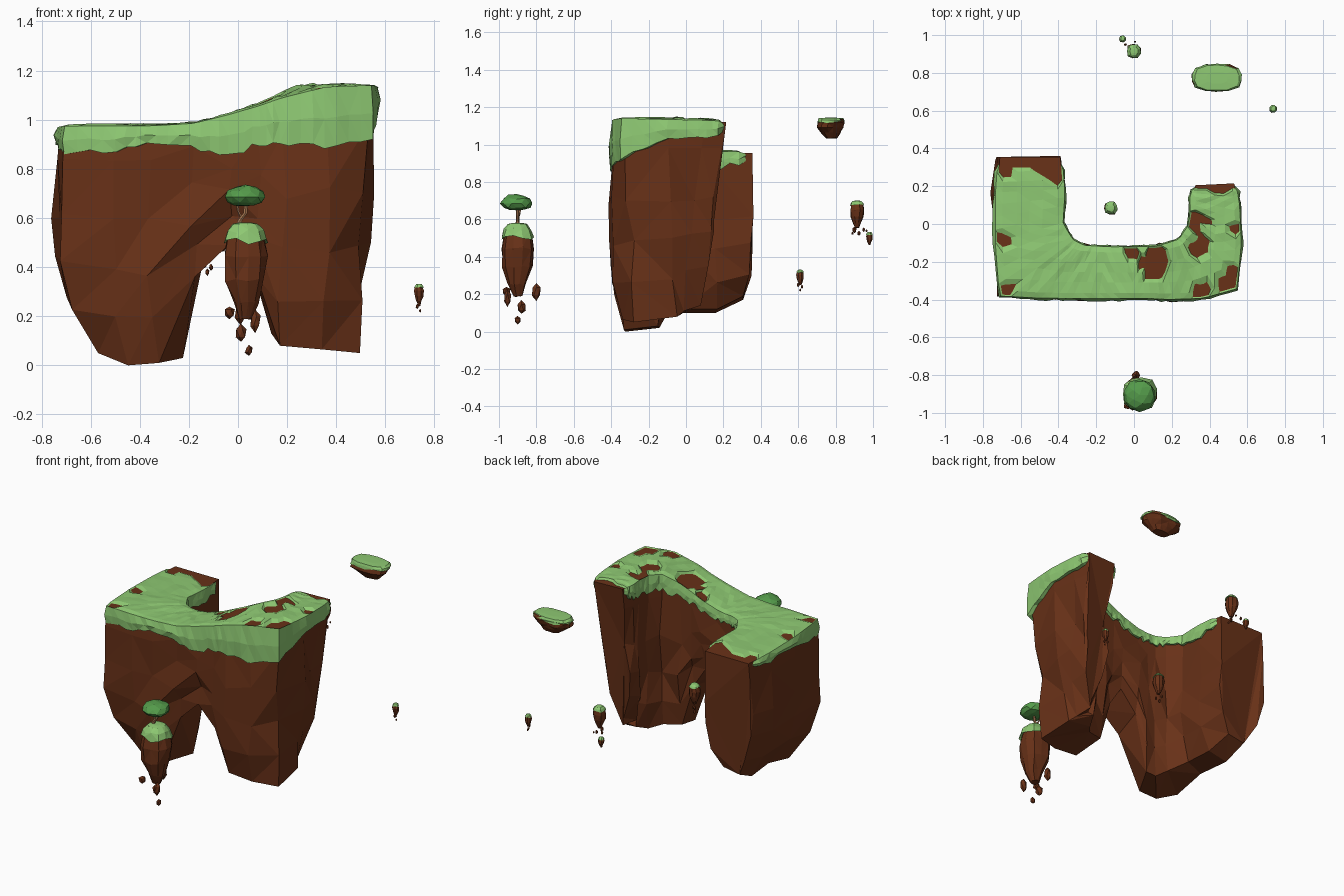
import bpy, bmesh, math, random
from mathutils import Vector

if "Cube" in bpy.data.objects:
    bpy.data.objects.remove(bpy.data.objects["Cube"])

rng = random.Random(11)
R = lambda a: rng.uniform(-a, a)


def material(name, col):
    m = bpy.data.materials.new(name)
    m.diffuse_color = (*col, 1)
    m.use_nodes = True
    m.node_tree.nodes["Principled BSDF"].inputs["Base Color"].default_value = m.diffuse_color
    return m


SOIL = material("soil", (0.14, 0.031, 0.009))
GRASS = material("grass", (0.27, 0.58, 0.17))
LEAF = material("leaves", (0.09, 0.33, 0.07))
BARK = material("bark", (0.38, 0.18, 0.08))


def finish(name, bm, mat):
    bmesh.ops.triangulate(bm, faces=bm.faces[:])
    bmesh.ops.recalc_face_normals(bm, faces=bm.faces[:])
    me = bpy.data.meshes.new(name)
    bm.to_mesh(me)
    bm.free()
    me.materials.append(mat)
    ob = bpy.data.objects.new(name, me)
    bpy.context.collection.objects.link(ob)
    return ob


def loft(name, rings, mat, closed=True, caps=(True, True)):
    """Skin a list of point rings."""
    bm = bmesh.new()
    vs = [[bm.verts.new(p) for p in r] for r in rings]
    n = len(vs[0])
    for a, b in zip(vs, vs[1:]):
        for i in range(n if closed else n - 1):
            j = (i + 1) % n
            bm.faces.new((a[i], a[j], b[j], b[i]))
    if caps[0]:
        bm.faces.new(vs[0])
    if caps[1]:
        bm.faces.new(vs[-1][::-1])
    return finish(name, bm, mat)


# Stations along the U-shaped cliff: outer x, y, inner x, y, top z, bottom z
U = [(-.71, .355, -.39, .355, .955, .17), (-.725, .15, -.375, .17, .96, .10),
     (-.725, -.1, -.385, .0, .965, .10), (-.705, -.375, -.33, -.09, .97, .05),
     (-.50, -.385, -.27, -.12, .97, .0), (-.35, -.385, -.21, -.125, .97, .01),
     (-.18, -.385, -.14, -.13, .98, .36), (-.04, -.385, -.03, -.13, 1.015, .49),
     (.08, -.385, .05, -.13, 1.05, .36), (.18, -.39, .13, -.125, 1.085, .08),
     (.36, -.385, .24, -.09, 1.13, .065), (.54, -.335, .29, -.02, 1.135, .05),
     (.56, -.1, .305, .06, 1.13, .08), (.55, .1, .305, .14, 1.125, .11),
     (.53, .215, .325, .205, 1.12, .14)]
# Inward tuck at the foot of each station, outside and inside
TUCK = [.10, .13, .16, .17, .08, .06, .03, .02, .03, .05, .05, .03, .06, .07, .08]
TUCK_I = [.10, .08, .06, .04, .03, .03, .03, .03, .03, .03, .03, .03, .05, .06, .08]
LEVELS = [0, .14, .40, .62, .80, 1]

# Cliff
rings = []
for k, (ox, oy, ix, iy, top, bot) in enumerate(U):
    o, i = Vector((ox, oy, 0)), Vector((ix, iy, 0))
    out = (o - i).normalized()
    left = k < 6
    side_o, side_i = [], []
    for f in LEVELS:
        z = top + (bot - top) * f
        foot = max(0, (f - .7) / .3)
        bulge = .02 * math.sin(min(f, .8) / .8 * math.pi) if left else -.04 * min(f, .5) / .5 * (k > 10)
        j = .018 if .2 < f < 1 else 0
        drift = Vector((0, -.13 * f if k > 12 else -.05 * foot if k == 0 else 0, 0))
        zj = R(.03) if j else 0
        side_o.append(o + out * (bulge - TUCK[k] * foot + R(j)) + drift + Vector((R(j), R(j), z + zj)))
        lift = (.02 if left else .05) * foot
        side_i.append(i + out * (TUCK_I[k] * foot + R(j)) + drift + Vector((R(j), R(j), z + zj + lift)))
    rings.append(side_o + side_i[::-1])
loft("cliff", rings, SOIL)

# Turf draped over the cliff top, sinking below the soil in bare patches
DROP_O = [.03, .05, .06, .10, .10, .07, .10, .17, .15, .18, .24, .20, .10, .09, .05]
DROP_I = [.03, .08, .06, .05, .06, .05, .05, .06, .07, .08, .10, .10, .09, .08, .03]
BARE = [(-.72, .32, .10), (-.42, .33, .10), (-.56, .37, .08), (-.73, -.1, .05), (-.70, -.36, .04),
        (.11, -.2, .07), (.0, -.14, .035), (.33, .02, .055), (.34, -.12, .05), (.5, -.29, .06),
        (.35, -.36, .04), (.47, .2, .05), (.56, -.05, .035)]


def mix(table, s):
    k = min(int(s), len(table) - 2)
    return table[k] + (table[k + 1] - table[k]) * (s - k)


turf = []
STEPS = 52
for n in range(STEPS + 1):
    s = .12 + (13.9 - .12) * n / STEPS
    ox, oy, ix, iy, top, _ = [mix([u[c] for u in U], s) for c in range(6)]
    o, i = Vector((ox, oy, 0)), Vector((ix, iy, 0))
    out = (o - i).normalized()
    end = n in (0, STEPS)
    g = -.01 if end else .016
    do = max(.03, mix(DROP_O, s) + R(.014))
    di = max(.025, mix(DROP_I, s) + R(.02))
    up = lambda z: Vector((0, 0, z))
    rim = -.008 if end else .005
    row = [o - out * .03 + up(top - do * .97),
           o + out * (g + R(.004)) + up(top - do),
           o + out * (g + .006 + R(.006)) + up(top - do * .5),
           o + out * (g * .6) + up(top + rim)]
    for t in (.08, .3, .5, .7, .92):
        p = o.lerp(i, t)
        bare = end or any((p.x - x) ** 2 + (p.y - y) ** 2 < r * r for x, y, r in BARE)
        row.append(p + up(top + (-.015 if bare else .012 + R(.004))))
    row += [i - out * (g * .6) + up(top + rim),
            i - out * (g + R(.005)) + up(top - di * .5),
            i - out * (g + R(.005)) + up(top - di),
            i + out * .03 + up(top - di * .97)]
    turf.append(row)
loft("cliff_turf", turf, GRASS, closed=False, caps=(False, False))


def ring(x, y, z, rx, ry, n, j=0.0, zj=0.0):
    pts = []
    for k in range(n):
        a = math.tau * (k + .5) / n
        q = 1 + R(j)
        c, s = math.cos(a), math.sin(a)
        q *= (abs(c) ** 3 + abs(s) ** 3) ** (-1 / 3)  # slightly squared circle
        pts.append((x + rx * q * c, y + ry * q * s, z + R(zj)))
    return pts


def pebble(name, x, y, z, rx, ry, rz, mat=SOIL, sub=1, j=.16):
    bm = bmesh.new()
    bmesh.ops.create_icosphere(bm, subdivisions=sub, radius=1)
    for v in bm.verts:
        q = 1 + R(j)
        v.co = (x + v.co.x * rx * q, y + v.co.y * ry * q, z + v.co.z * rz * q)
    return finish(name, bm, mat)


ROUND = [(0, .55), (.1, .82), (.32, 1), (.58, .9), (.82, .55), (1, .28)]
FLAT = [(0, .86), (.2, .97), (.45, .95), (.7, .7), (1, .42)]


def islet(name, x, y, top, bot, rx, ry, n, prof, cap):
    """Floating rock with a jagged turf cap of depth cap."""
    h = top - bot
    loft(name, [ring(x + R(rx * .06), y + R(ry * .06), top - h * f, rx * q, ry * q, n, .07, h * .02)
                for f, q in prof], SOIL)
    q = prof[0][1]
    q2 = (q + 1) / 2
    loft(name + "_turf", [ring(x, y, top + cap * .3, rx * q * .5, ry * q * .5, n),
                          ring(x, y, top + cap * .2, rx * q * 1.05, ry * q * 1.05, n, .03),
                          ring(x, y, top - cap * .4, rx * q2 * 1.08, ry * q2 * 1.08, n, .03, cap * .2),
                          ring(x, y, top - cap, rx, ry, n, .05, cap * .4),
                          ring(x, y, top - cap * .9, rx * .7, ry * .7, n)], GRASS)


# Floating islets
islet("tree_islet", .03, -.9, .565, .19, .09, .088, 11, ROUND, .055)
islet("flat_islet", .44, .775, 1.137, 1.035, .13, .072, 14, FLAT, .022)
islet("back_islet", .0, .915, .695, .555, .037, .038, 9, ROUND, .018)
islet("tiny_back_islet", -.06, .98, .53, .465, .018, .018, 7, ROUND, .012)
islet("right_islet", .737, .61, .328, .25, .02, .02, 8, ROUND, .012)
islet("inner_islet", -.122, .085, .56, .43, .034, .034, 9, ROUND, .018)

# Loose stones under the islets: x, y, z, radius, half height
STONES = [(-.035, -.96, .215, .022, .026), (.01, -.8, .215, .024, .045), (.07, -.955, .18, .022, .045),
          (.012, -.88, .13, .024, .035), (.045, -.9, .062, .017, .021),
          (-.01, .90, .545, .011, .018), (.012, .925, .525, .009, .014), (.0, .89, .525, .007, .009),
          (-.045, .95, .545, .008, .012), (.005, .965, .54, .006, .008),
          (.737, .60, .25, .008, .012), (.73, .62, .24, .007, .01), (.742, .61, .222, .005, .008),
          (-.125, .09, .38, .009, .014), (-.11, .075, .40, .009, .013), (-.135, .1, .41, .008, .013)]
for k, (x, y, z, r, h) in enumerate(STONES):
    pebble(f"loose_stone_{k + 1}", x, y, z, r, r, h)

# Tree
loft("tree_trunk", [ring(x, -.9, z, r, r, 6) for x, z, r in
                    [(-.005, .53, .016), (.008, .59, .010), (.03, .62, .009), (.035, .68, .007)]], BARK)
loft("tree_branch", [ring(x, y, z, .005, .005, 5) for x, y, z in
                     [(.015, -.9, .6), (.0, -.89, .63), (-.005, -.885, .67)]], BARK)
crown = pebble("tree_crown", .03, -.905, .685, .085, .085, .052, LEAF, 2, .09)
for v in crown.data.vertices:
    if v.co.z < .665:
        v.co.z = .665 + (v.co.z - .665) * .6
